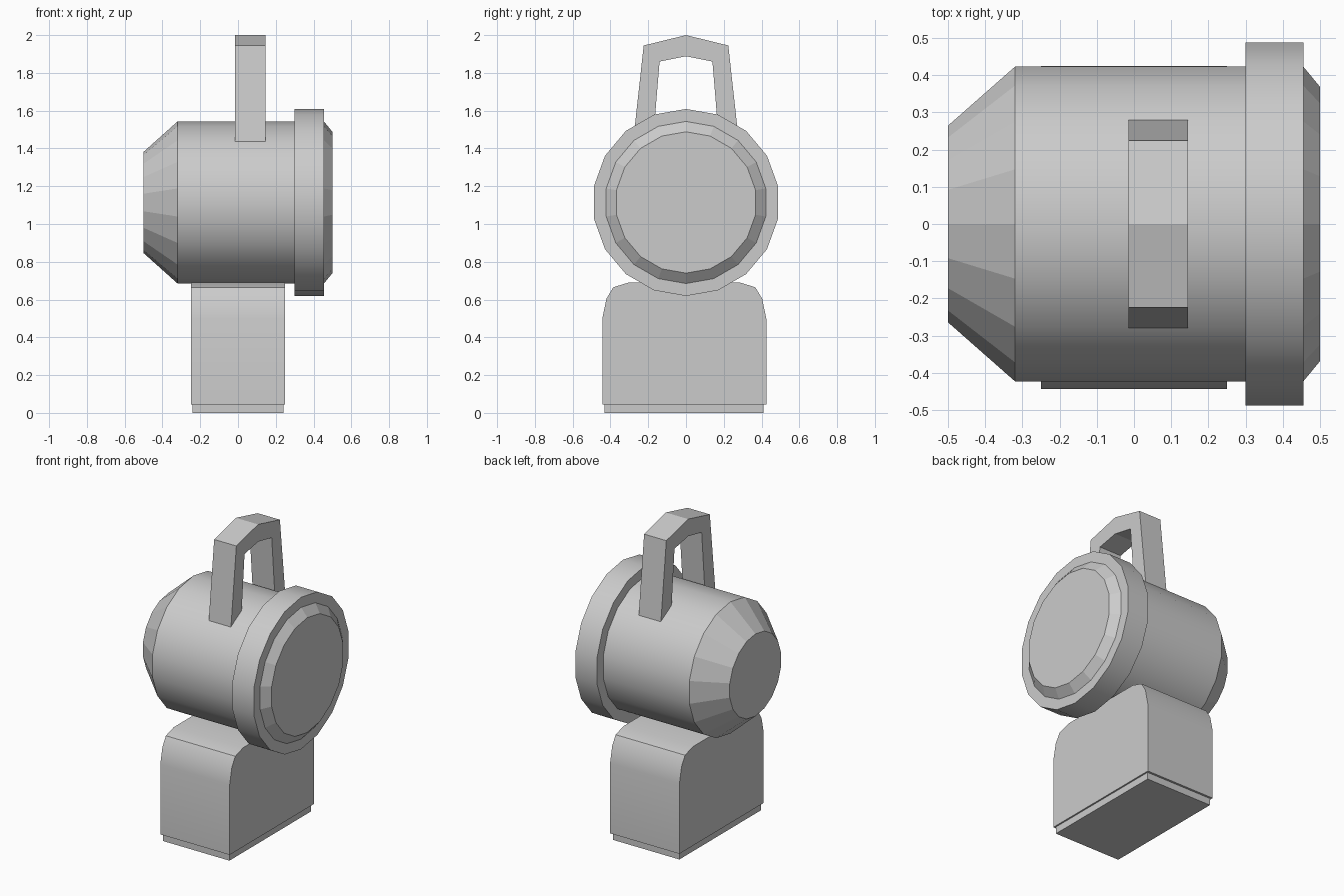
import bpy, bmesh
from math import sin, cos, pi, radians

if "Cube" in bpy.data.objects:
    bpy.data.objects.remove(bpy.data.objects["Cube"])


def finish(bm, name):
    bmesh.ops.recalc_face_normals(bm, faces=bm.faces)
    mesh = bpy.data.meshes.new(name)
    bm.to_mesh(mesh)
    bm.free()
    ob = bpy.data.objects.new(name, mesh)
    bpy.context.collection.objects.link(ob)
    return ob


def extrude_x(name, outline, x0, x1):
    """Extrude a (y, z) outline from x0 to x1."""
    bm = bmesh.new()
    face = bm.faces.new([bm.verts.new((x0, y, z)) for y, z in outline])
    new = bmesh.ops.extrude_face_region(bm, geom=[face], use_keep_orig=True)
    moved = [v for v in new["geom"] if isinstance(v, bmesh.types.BMVert)]
    bmesh.ops.translate(bm, verts=moved, vec=(x1 - x0, 0, 0))
    return finish(bm, name)


def revolve_x(name, profile, zc, sides, smooth_angle):
    """Revolve (x, radius) points round a horizontal axis; slanted bands stay flat."""
    bm = bmesh.new()
    rings = [[bm.verts.new((x, r * sin(2 * pi * i / sides), zc + r * cos(2 * pi * i / sides)))
              for i in range(sides)] for x, r in profile]
    for k in range(len(rings) - 1):
        a, b = rings[k], rings[k + 1]
        straight = profile[k][1] == profile[k + 1][1]
        for i in range(sides):
            j = (i + 1) % sides
            bm.faces.new((a[i], a[j], b[j], b[i])).smooth = straight
    bm.faces.new(rings[0])
    bm.faces.new(rings[-1])
    for e in bm.edges:
        f = e.link_faces
        e.smooth = len(f) == 2 and f[0].smooth and f[1].smooth and abs(
            f[0].normal.angle(f[1].normal, 0)) < smooth_angle or e.smooth
    bm.normal_update()
    for e in bm.edges:
        e.smooth = all(f.smooth for f in e.link_faces) and e.calc_face_angle(pi) < smooth_angle
    return finish(bm, name)


# Lamp drum: tapered back, straight barrel, front collar and bevelled lens rim
revolve_x("lamp_drum", [(-0.5, 0.268), (-0.32, 0.429), (0.30, 0.429), (0.30, 0.495),
                        (0.455, 0.495), (0.455, 0.429), (0.5, 0.374)],
          1.114, 18, radians(30))

# Battery base with rounded shoulders
shoulder = [(0.434, 0.045), (0.434, 0.5), (0.412, 0.605), (0.376, 0.665), (0.295, 0.69)]
outline = shoulder + [(-y, z) for y, z in reversed(shoulder)]
base = extrude_x("battery_base", [(y - 0.009, z) for y, z in outline], -0.25, 0.25)
bpy.context.view_layer.objects.active = base
base.select_set(True)
bpy.ops.object.shade_smooth_by_angle(angle=radians(30))

# Inset foot under the base
extrude_x("foot", [(-0.431, 0), (0.411, 0), (0.411, 0.045), (-0.431, 0.045)], -0.24, 0.24)

# Carrying handle: peaked arch with splayed legs
half = [(0.175, 1.435), (0.28, 1.435), (0.224, 1.945)]
inner = [(0.14, 1.86)]
arch = half + [(0, 2.0)] + [(-y, z) for y, z in reversed(half)] + \
    [(-y, z) for y, z in inner] + [(0, 1.888)] + inner
extrude_x("carry_handle", arch, -0.015, 0.145)
